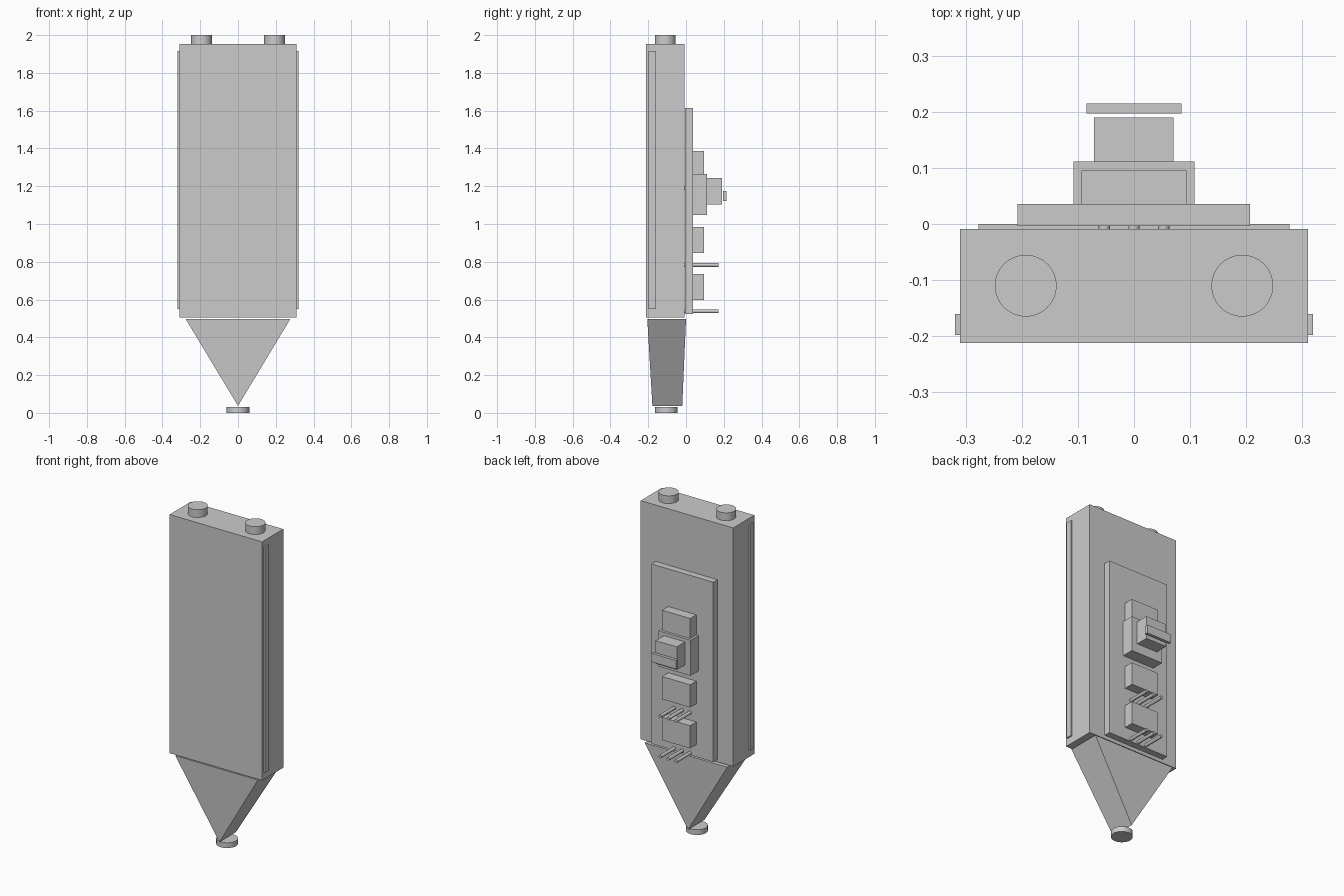
import bpy
import bmesh
import math
from mathutils import Matrix

cube = bpy.data.objects.get("Cube")
if cube:
    bpy.data.objects.remove(cube, do_unlink=True)

GREY = (0.6, 0.6, 0.6, 1.0)
mat = bpy.data.materials.new("light_grey")
mat.use_nodes = True
mat.diffuse_color = GREY
mat.node_tree.nodes["Principled BSDF"].inputs["Base Color"].default_value = GREY


def finish(name, bm):
    """Turn a bmesh into a named, coloured object."""
    bmesh.ops.recalc_face_normals(bm, faces=bm.faces)
    mesh = bpy.data.meshes.new(name)
    bm.to_mesh(mesh)
    bm.free()
    mesh.materials.append(mat)
    obj = bpy.data.objects.new(name, mesh)
    bpy.context.collection.objects.link(obj)
    return obj


def box(name, xs, ys, zs):
    """Box from its extents on each axis."""
    bm = bmesh.new()
    bmesh.ops.create_cube(bm, size=1)
    for v in bm.verts:
        v.co = [a + (b - a) * (c + 0.5) for (a, b), c in zip((xs, ys, zs), v.co)]
    return finish(name, bm)


def cylinder(name, centre, radius, depth, along_y=False, sides=48):
    bm = bmesh.new()
    bmesh.ops.create_cone(bm, cap_ends=True, segments=sides,
                          radius1=radius, radius2=radius, depth=depth)
    turn = Matrix.Rotation(math.pi / 2 if along_y else 0, 4, "X")
    bm.transform(Matrix.Translation(centre) @ turn)
    obj = finish(name, bm)
    bpy.ops.object.select_all(action="DESELECT")
    obj.select_set(True)
    bpy.context.view_layer.objects.active = obj
    bpy.ops.object.shade_smooth_by_angle(angle=math.radians(35))
    return obj


# Main case with side rails and top knobs
MID_Y = -0.11
box("case", (-0.31, 0.31), (-0.212, -0.009), (0.506, 1.953))
for side, s in (("left", 1), ("right", -1)):
    box(side + "_rail", sorted((s * 0.3, s * 0.319)), (-0.198, -0.16), (0.55, 1.915))
    cylinder(side + "_knob", (s * 0.193, MID_Y, 1.97), 0.055, 0.06)

# Wedge below the case, narrowing to a single edge
bm = bmesh.new()
front, back = [
    [bm.verts.new(p) for p in ((-0.277, y_top, 0.497), (0.277, y_top, 0.497), (0, y_tip, 0.037))]
    for y_top, y_tip in ((-0.205, -0.178), (0.0, -0.02))
]
bm.faces.new(front)
bm.faces.new(back)
for i in range(3):
    j = (i + 1) % 3
    bm.faces.new((front[i], front[j], back[j], back[i]))
finish("lower_wedge", bm)
cylinder("tip_disc", (0, -0.104, 0.016), 0.06, 0.032)

# Circuit board on the back
BOARD_Y = 0.036
box("circuit_board", (-0.208, 0.207), (-0.004, BOARD_Y), (0.524, 1.614))

# Chips
for i, top in enumerate((1.386, 0.984, 0.736)):
    box(f"chip_{i + 1}", (-0.094, 0.094), (BOARD_Y, 0.095), (top - 0.138, top))

# Switch block stacked outwards
box("switch_base", (-0.108, 0.108), (BOARD_Y, 0.111), (1.048, 1.264))
box("switch_body", (-0.071, 0.07), (0.111, 0.19), (1.104, 1.244))
box("switch_plate", (-0.085, 0.085), (0.197, 0.215), (1.122, 1.174))

# Rows of pins through the board
for row, z in enumerate((0.538, 0.783, 1.19)):
    for col in range(3):
        cylinder(f"pin_{row + 1}_{col + 1}", ((col - 1) * 0.053, 0.081, z),
                 0.01, 0.183, along_y=True, sides=16)
